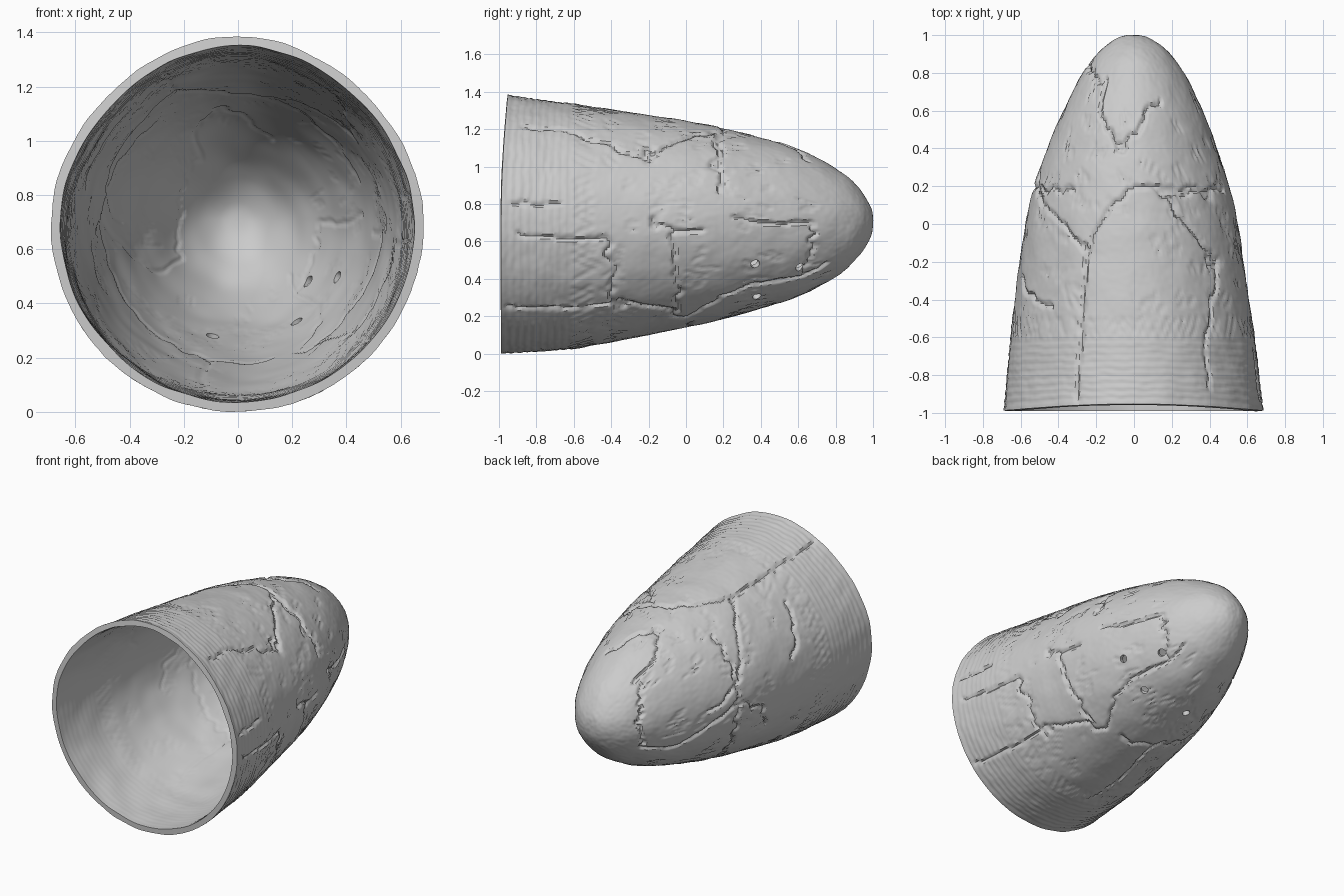
import bpy, bmesh, math, random
from mathutils import Vector, noise

random.seed(4)
if "Cube" in bpy.data.objects:
    bpy.data.objects.remove(bpy.data.objects["Cube"], do_unlink=True)

AROUND, ALONG, WALL = 300, 190, 0.035

# Cross sections from the mouth to the tip: y, x right, x left, z bottom, z top
SECTIONS = [
    (-.98, -.69, .685, 0, 1.385), (-.8, -.675, .665, .008, 1.36),
    (-.6, -.655, .64, .025, 1.335), (-.4, -.63, .61, .06, 1.305),
    (-.2, -.605, .58, .1, 1.275), (0, -.575, .55, .14, 1.245),
    (.2, -.53, .505, .185, 1.205), (.4, -.46, .44, .24, 1.155),
    (.6, -.375, .365, .305, 1.095), (.8, -.27, .265, .41, .99),
    (.92, -.175, .175, .515, .89), (.985, -.085, .08, .62, .79),
    (1, -.005, -.005, .705, .705)]
LAST = len(SECTIONS) - 1


def row(k):
    """Section k, extended past both ends."""
    if k < 0:
        return [2 * a - b for a, b in zip(SECTIONS[0], SECTIONS[1])]
    if k > LAST:
        y, xl, xr, zb, zt = SECTIONS[LAST - 1]
        return [y, xr, xl, zt, zb]
    return SECTIONS[k]


def section(t):
    """Smoothly interpolated section at t from 0 (mouth) to 1 (tip)."""
    k = min(int(t * LAST), LAST - 1)
    f = t * LAST - k
    return [b + f / 2 * (c - a + f * (2*a - 5*b + 4*c - d + f * (3*(b - c) + d - a)))
            for a, b, c, d in zip(row(k - 1), row(k), row(k + 1), row(k + 2))]


def t_at(y):
    lo, hi = 0.0, 1.0
    for _ in range(24):
        mid = (lo + hi) / 2
        lo, hi = (mid, hi) if section(mid)[0] < y else (lo, mid)
    return lo


def surface(angle, t):
    y, xl, xr, zb, zt = section(t)
    c, s = math.cos(angle), math.sin(angle)
    r = 1 - .025 * math.sin(2 * angle) ** 2 if s > 0 else 1
    y += (1 - t) ** 6 * (.035 * max(0, s) ** 2 - .008)
    return Vector(((xl + xr) / 2 + (xr - xl) / 2 * r * c, y,
                   (zb + zt) / 2 + (zt - zb) / 2 * r * s))


def clamp(v):
    return max(-1, min(1, v))


def on_top(x, y):
    t = t_at(y)
    _, xl, xr, _, _ = section(t)
    return math.acos(clamp((2 * x - xl - xr) / (xr - xl))), t


def on_bottom(x, y):
    angle, t = on_top(x, y)
    return -angle, t


def on_left(y, z):
    t = t_at(y)
    _, _, _, zb, zt = section(t)
    return math.asin(clamp((2 * z - zb - zt) / (zt - zb))), t


def on_right(y, z):
    angle, t = on_left(y, z)
    return math.pi - angle, t


# Carved depth, stored on the surface grid
depth = [[0.0] * AROUND for _ in range(ALONG)]
CELL_T = 2.15 / ALONG


def stamp(angle, t, radius, amount):
    _, xl, xr, _, _ = section(min(max(t, 0), .99))
    cell_u = math.pi * (xr - xl) / AROUND
    u, v = angle / math.tau * AROUND, t * ALONG
    nu, nv = min(int(radius / cell_u) + 1, 12), int(radius / CELL_T) + 1
    for j in range(max(0, int(v) - nv), min(ALONG, int(v) + nv + 2)):
        for i in range(int(u) - nu, int(u) + nu + 2):
            d = math.hypot((i - u) * cell_u, (j - v) * CELL_T)
            if d < radius:
                k = i % AROUND
                depth[j][k] = max(depth[j][k], amount * (1 - (d / radius) ** 2))


def groove(points, radius, amount, wander=0.0):
    for (a0, t0), (a1, t1) in zip(points, points[1:]):
        steps = max(2, int(math.hypot((a1 - a0) * .6, (t1 - t0) * 2) / .007))
        for s in range(steps + 1):
            f = s / steps
            a, t = a0 + (a1 - a0) * f, t0 + (t1 - t0) * f
            n = noise.noise_vector(Vector((a * 9, t * 26, 0)))
            stamp(a + wander * n.x, t + wander * n.y * .5,
                  radius * (1 + .5 * n.z * (wander > 0)), amount)


# Break lines, each list drawn in the plane of one side
TOP_CRACKS = [
    [(-.3, -.97), (-.3, -.77), (-.27, -.4), (-.25, -.13), (-.13, .08), (-.03, .19),
     (.3, .18), (.48, .18)],
    [(.11, .18), (.27, .03), (.38, -.13), (.45, -.2), (.44, -.35), (.39, -.6), (.41, -.88)],
    [(-.26, .85), (-.16, .76), (-.18, .58), (-.14, .5), (-.05, .41), (.04, .5),
     (.06, .6), (.14, .66)],
    [(-.47, .4), (-.52, .18), (-.42, .03), (-.26, -.11)],
    [(-.6, -.3), (-.45, -.46)]]
LEFT_CRACKS = [
    [(-.94, .25), (-.57, .24), (-.33, .27), (-.14, .25), (0, .19), (.18, .3),
     (.37, .37), (.61, .41), (.77, .49)],
    [(-.89, .65), (-.67, .61), (-.42, .62), (-.39, .4), (-.39, .22)],
    [(-.17, .7), (-.07, .66), (-.05, .45), (-.03, .23)], [(-.07, .66), (.1, .66)],
    [(.26, .73), (.48, .69), (.67, .7), (.69, .55), (.62, .42)],
    [(.17, 1.19), (.155, 1.01), (.22, .9)], [(-.93, .81), (-.67, .79)]]
RIGHT_CRACKS = [
    [(.85, .75), (.8, .55), (.6, .5), (.4, .6), (.2, .7), (.18, .95), (.18, 1.1)],
    [(.2, .7), (0, .6), (-.08, .45)], [(.2, .7), (.18, .45), (.12, .28)]]
BOTTOM_CRACKS = [[(.12, .02), (-.1, .08), (-.35, .12)], [(-.1, .08), (-.15, -.3), (-.1, -.6)]]
for place, lines in ((on_top, TOP_CRACKS), (on_left, LEFT_CRACKS),
                     (on_right, RIGHT_CRACKS), (on_bottom, BOTTOM_CRACKS)):
    for line in lines:
        groove([place(*p) for p in line], .013, .016, .035)

# Chips beside the breaks
for spot in (on_top(-.07, .41), on_left(-.2, 1.09), on_top(.45, -.2), on_top(-.25, -.13),
             on_left(-.33, .27), on_left(-.16, .69), on_right(.2, .7)):
    for _ in range(5):
        stamp(spot[0] + random.uniform(-.05, .05), spot[1] + random.uniform(-.01, .01),
              .02, .022)

# Ring grooves below the mouth and a crossed zigzag band
for k in range(9):
    t = t_at(-.945 + k * .04)
    groove([(a * math.tau / 40, t) for a in range(41)], .013, .004, .012)
ZIGS = 84
for phase in (0, 1):
    for k in range(ZIGS):
        if random.random() < .75:
            ends = [(math.tau * (k + e) / ZIGS, t_at(-.5 - .1 * ((k + e + phase) % 2)))
                    for e in (0, 1)]
            groove(ends, .011, .006, .015)

# Clusters of short slanted tool marks
for _ in range(110):
    a0, t0 = random.uniform(0, math.tau), t_at(random.uniform(-.55, .7))
    slant = random.choice((-1, 1)) * random.uniform(.4, 1)
    for k in range(random.randint(3, 8)):
        a, t = a0 + k * .035 * random.uniform(.8, 1.2), t0 + k * random.uniform(-.003, .008)
        size = random.uniform(.012, .028)
        groove([(a, t), (a + size * 2 * slant, t + size * .8)], .01, .006)

# Shell: outer skin, inner skin, lip
bm = bmesh.new()


def skin(rings, tip):
    rings = [[bm.verts.new(p) for p in ring] for ring in rings]
    tip = bm.verts.new(tip)
    for i in range(AROUND):
        n = (i + 1) % AROUND
        for a, b in zip(rings, rings[1:]):
            bm.faces.new((a[i], a[n], b[n], b[i]))
        bm.faces.new((rings[-1][i], rings[-1][n], tip))
    return rings, tip


angles = [math.tau * i / AROUND for i in range(AROUND)]
outer, outer_tip = skin([[surface(a, j / ALONG) for a in angles] for j in range(ALONG)],
                        surface(0, 1))
bmesh.ops.recalc_face_normals(bm, faces=bm.faces[:])
bm.normal_update()
sign = 1 if outer_tip.normal.y > 0 else -1
inside = [[v.co - v.normal * sign * (WALL - .3 * depth[j][i] + .006 * noise.noise(v.co * 7))
           for i, v in enumerate(ring)] for j, ring in enumerate(outer)]
inside_tip = outer_tip.co - Vector((0, WALL, 0))
for j, ring in enumerate(outer):
    for i, v in enumerate(ring):
        ripple = .004 * noise.noise(v.co * 9) + .0015 * noise.noise(v.co * 40)
        v.co -= v.normal * sign * (depth[j][i] + ripple)
inner, _ = skin(inside, inside_tip)
for i in range(AROUND):
    n = (i + 1) % AROUND
    bm.faces.new((outer[0][i], outer[0][n], inner[0][n], inner[0][i]))
bmesh.ops.recalc_face_normals(bm, faces=bm.faces[:])
mesh = bpy.data.meshes.new("vessel_shell")
bm.to_mesh(mesh)
bm.free()
vessel = bpy.data.objects.new("vessel_shell", mesh)
bpy.context.collection.objects.link(vessel)

clay = bpy.data.materials.new("pale_grey_clay")
clay.use_nodes = True
grey = (.6, .6, .6, 1)
clay.diffuse_color = grey
clay.node_tree.nodes["Principled BSDF"].inputs["Base Color"].default_value = grey
mesh.materials.append(clay)

# Drilled repair holes
bpy.context.view_layer.objects.active = vessel
for spot in (on_left(.37, .48), on_left(.61, .46), on_left(.38, .305), on_bottom(-.1, .4)):
    p = surface(*spot)
    _, xl, xr, zb, zt = section(spot[1])
    out = p - Vector(((xl + xr) / 2, p.y - .15, (zb + zt) / 2))
    bpy.ops.mesh.primitive_cylinder_add(vertices=20, radius=.024, depth=.2, location=p,
                                        rotation=out.to_track_quat('Z', 'Y').to_euler())
    cutter = bpy.context.object
    cutter.name = "hole_cutter"
    cutter.hide_render = True
    cutter.data.materials.append(clay)
    bpy.context.view_layer.objects.active = vessel
    cut = vessel.modifiers.new("hole", 'BOOLEAN')
    cut.operation, cut.solver, cut.object = 'DIFFERENCE', 'MANIFOLD', cutter
    bpy.ops.object.modifier_apply(modifier=cut.name)
    bpy.data.objects.remove(cutter, do_unlink=True)

bpy.ops.object.select_all(action='DESELECT')
vessel.select_set(True)
bpy.context.view_layer.objects.active = vessel
bpy.ops.object.shade_smooth_by_angle(angle=math.radians(40))
